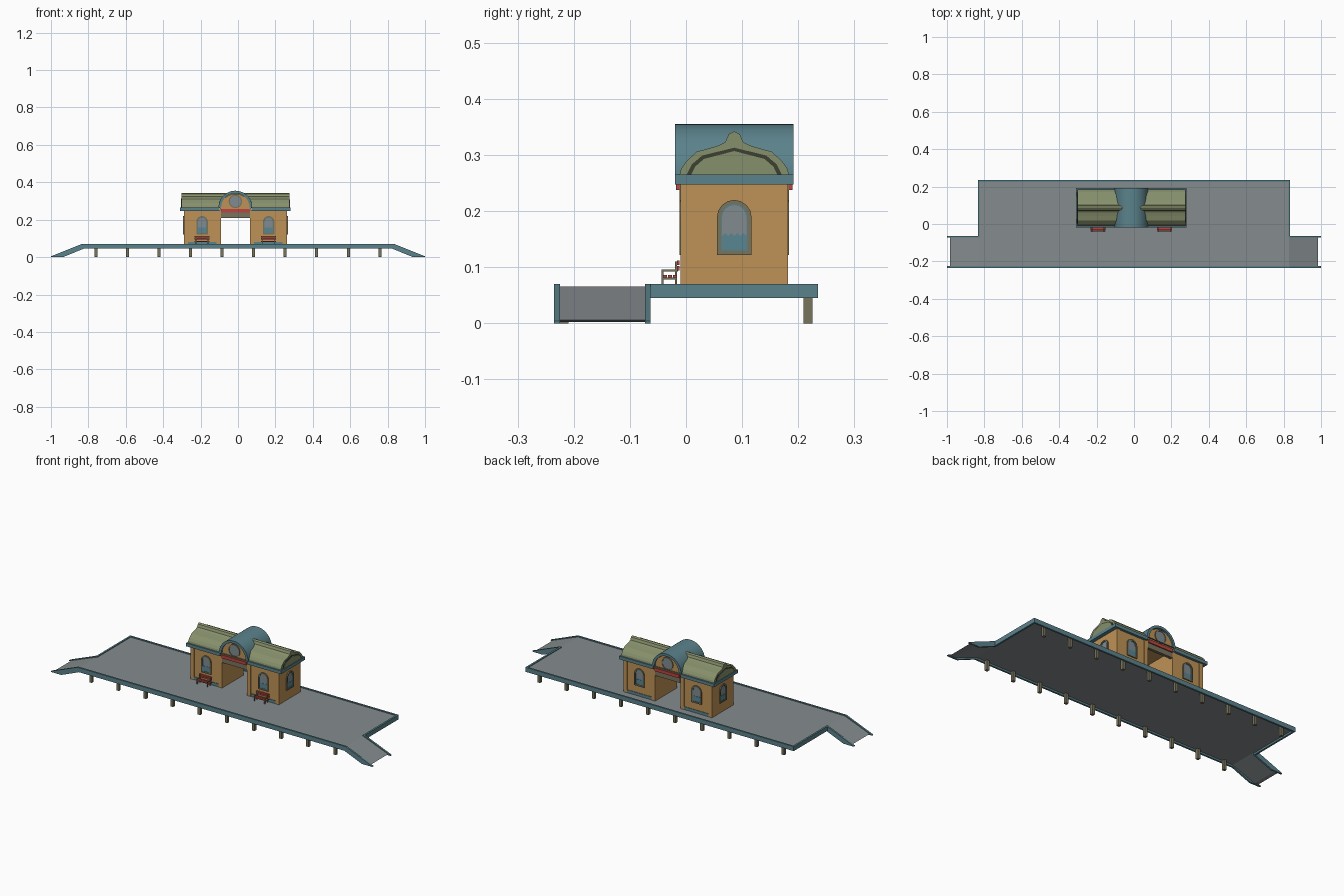
import bpy, bmesh, math

if "Cube" in bpy.data.objects:
    bpy.data.objects.remove(bpy.data.objects["Cube"])

def mat(name, *c):
    m = bpy.data.materials.new(name)
    m.diffuse_color = (*c, 1)
    m.use_nodes = True
    m.node_tree.nodes["Principled BSDF"].inputs["Base Color"].default_value = m.diffuse_color
    return m

TEAL = mat("teal trim", .105, .225, .26)
GREY = mat("deck grey", .235, .26, .27)
GOLD = mat("ochre wall", .52, .29, .095)
GREEN = mat("olive roof", .24, .28, .15)
DARK = mat("dark olive", .045, .05, .03)
RED = mat("red paint", .5, .06, .05)
BROWN = mat("post brown", .19, .175, .11)
GLASS = mat("window grey", .22, .26, .28)
WATER = mat("window teal", .10, .24, .29)

CX, CY = -.014, .086          # building centre
DECK = .066

def place(axis, p, h):
    return {'x': (h, p[0], p[1]), 'y': (p[0], h, p[1]), 'z': (p[0], p[1], h)}[axis]

def prism(name, axis, pts, a, b, m, hole=None, smooth=False):
    """Extrude a profile along an axis; with a hole of equal point count it becomes a ring."""
    bm = bmesh.new()
    loop = lambda P, h: [bm.verts.new(place(axis, p, h)) for p in P]
    n = len(pts)
    A, B = loop(pts, a), loop(pts, b)
    C, D = (loop(hole, a), loop(hole, b)) if hole else (None, None)
    for i in range(n):
        j = (i + 1) % n
        bm.faces.new((A[i], A[j], B[j], B[i]))
        if hole:
            bm.faces.new((C[i], C[j], D[j], D[i]))
            bm.faces.new((A[i], A[j], C[j], C[i]))
            bm.faces.new((B[i], B[j], D[j], D[i]))
    if not hole:
        bm.faces.new(A)
        bm.faces.new(B)
    bmesh.ops.recalc_face_normals(bm, faces=bm.faces)
    me = bpy.data.meshes.new(name)
    bm.to_mesh(me)
    bm.free()
    me.materials.append(m)
    ob = bpy.data.objects.new(name, me)
    bpy.context.collection.objects.link(ob)
    if smooth:
        me.shade_smooth()
        me.set_sharp_from_angle(angle=math.radians(30))
    return ob

def box(name, x0, x1, y0, y1, z0, z1, m):
    return prism(name, 'z', [(x0, y0), (x1, y0), (x1, y1), (x0, y1)], z0, z1, m)

def arc(cx, cz, r, n=24, a0=0, a1=math.pi):
    return [(cx + r * math.cos(a0 + (a1 - a0) * i / n), cz + r * math.sin(a0 + (a1 - a0) * i / n))
            for i in range(n + 1)]

def circle(cx, cz, r, n=24):
    return arc(cx, cz, r, n, 0, 2 * math.pi)[:-1]

# ---- platform deck and rims
box("deck", -.83, .83, -.23, .23, .055, DECK, GREY)
box("back_rim", -.835, .835, .225, .235, .045, .07, TEAL)
box("front_rim", -.83, .83, -.235, -.225, .045, .07, TEAL)
for s in (-1, 1):
    x0, x1 = sorted((s * .825, s * .835))
    box("end_rim", x0, x1, -.068, .235, .045, .07, TEAL)
    # ramps with side beams
    slab = [(s * .82, DECK), (s * .83, DECK), (s * .985, .006), (s * .96, .002), (s * .82, .055)]
    prism("ramp", 'y', slab, -.228, -.07, GREY)
    beam = [(s * .825, .07), (s * .835, .07), (s * 1, .004), (s * 1, 0), (s * .935, 0), (s * .825, .045)]
    for y in (-.235, -.073):
        prism("ramp_beam", 'y', beam, y, y + .01, TEAL)

# ---- posts under both long edges
for i in range(10):
    x = -.76 + i * .1687
    for y in (-.217, .217):
        box("post", x - .008, x + .008, y - .008, y + .008, 0, .056, BROWN)

# ---- arched windows
def arch_outline(c, half, z0, spring):
    return [(c - half, z0), (c + half, z0)] + arc(c, spring, half, 8)

def window(axis, c, wall, d):
    """Window on the wall plane; d is the outward direction."""
    outer, inner = arch_outline(c, .031, .122, .189), arch_outline(c, .024, .129, .189)
    core = arch_outline(c, .0215, .132, .189)
    prism("window_frame", axis, outer, wall - d * .002, wall + d * .006, BROWN, inner)
    prism("window_liner", axis, inner, wall - d * .002, wall + d * .004, TEAL, core)
    prism("window_glass", axis, core, wall - d * .001, wall + d * .0015, GLASS)
    wave = [(c - .0215, .132), (c + .0215, .132)]
    wave += [(c + .0215 - .043 * i / 8, .158 + (.003 if i % 2 else -.002)) for i in range(9)]
    prism("window_lower_pane", axis, wave, wall, wall + d * .003, WATER)

# ---- two building blocks either side of the passage
for s in (-1, 1):
    xi, xo = CX + s * .078, CX + s * .275
    x0, x1 = sorted((xi, xo))
    box("block_wall", x0, x1, -.006, .178, DECK, .25, GOLD)
    for px in (x0, x1 - .022):
        box("pilaster", px, px + .022, -.01, .182, DECK, .25, GOLD)
    box("base_strip", x0 + .022, x1 - .022, -.009, .181, DECK, .082, TEAL)
    c0, c1 = sorted((CX + s * .085, CX + s * .295))
    box("cornice", c0, c1, -.02, .192, .247, .265, TEAL)
    wc = CX + s * .178
    window('y', wc, -.006, -1)
    window('y', wc, .178, 1)
    window('x', CY, xo, s)

    # bench in front of each block
    for dx in (-.032, .032):
        bx = wc + dx
        for y in (-.042, -.018):
            box("bench_leg", bx - .002, bx + .002, y - .002, y + .002, DECK, .094 if y < -.03 else .11, BROWN)
        box("bench_arm", bx - .002, bx + .002, -.044, -.014, .092, .096, BROWN)
        box("bench_bearer", bx - .002, bx + .002, -.042, -.016, .078, .082, BROWN)
    for y in (-.041, -.032, -.023):
        box("bench_seat_slat", wc - .04, wc + .04, y, y + .007, .082, .086, RED)
    for z in (.094, .104):
        box("bench_back_slat", wc - .04, wc + .04, -.016, -.012, z, z + .008, RED)

# ---- curved roof with ridge moulding
def mirrored(half):
    """Profile in y,z from right-half points, mirrored across the ridge."""
    return [(CY + u, z) for u, z in half] + [(CY - u, z) for u, z in reversed(half) if u > 0]

roof = mirrored([(.098, .263), (.095, .275), (.086, .288), (.067, .306), (.044, .312), (.028, .317),
                 (.016, .323), (.010, .337), (0, .342)])
prism("roof", 'x', roof, CX - .289, CX + .289, GREEN)
gable = mirrored([(.085, .264), (.076, .283), (.057, .299), (0, .313)])
panel = mirrored([(.077, .264), (.070, .279), (.054, .293), (0, .307)])
for s in (-1, 1):
    x = CX + s * .288
    prism("gable_groove", 'x', gable, x, x + s * .002, DARK)
    prism("gable_panel", 'x', panel, x, x + s * .004, GREEN)

# ---- central barrel vault
ZB = .265
prism("barrel_roof", 'y', arc(CX, ZB, .09), -.02, .192, TEAL, arc(CX, ZB, .076), smooth=True)
box("passage_ceiling", CX - .08, CX + .08, -.008, .18, .25, .266, GOLD)
for y, d in ((-.008, -1), (.18, 1)):
    prism("tympanum", 'y', arc(CX, .255, .083), y - d * .006, y + d * .004, GOLD)
    prism("round_frame", 'y', circle(CX, .298, .036), y, y + d * .008, BROWN, circle(CX, .298, .030))
    prism("round_glass", 'y', circle(CX, .298, .031), y, y + d * .006, GLASS)
    y0, y1 = sorted((y - d * .012, y + d * .004))
    box("lintel", CX - .078, CX + .078, y0, y1, .21, .25, BROWN)
    y0, y1 = sorted((y, y + d * .010))
    box("red_board", CX - .076, CX + .076, y0, y1, .238, .256, RED)
